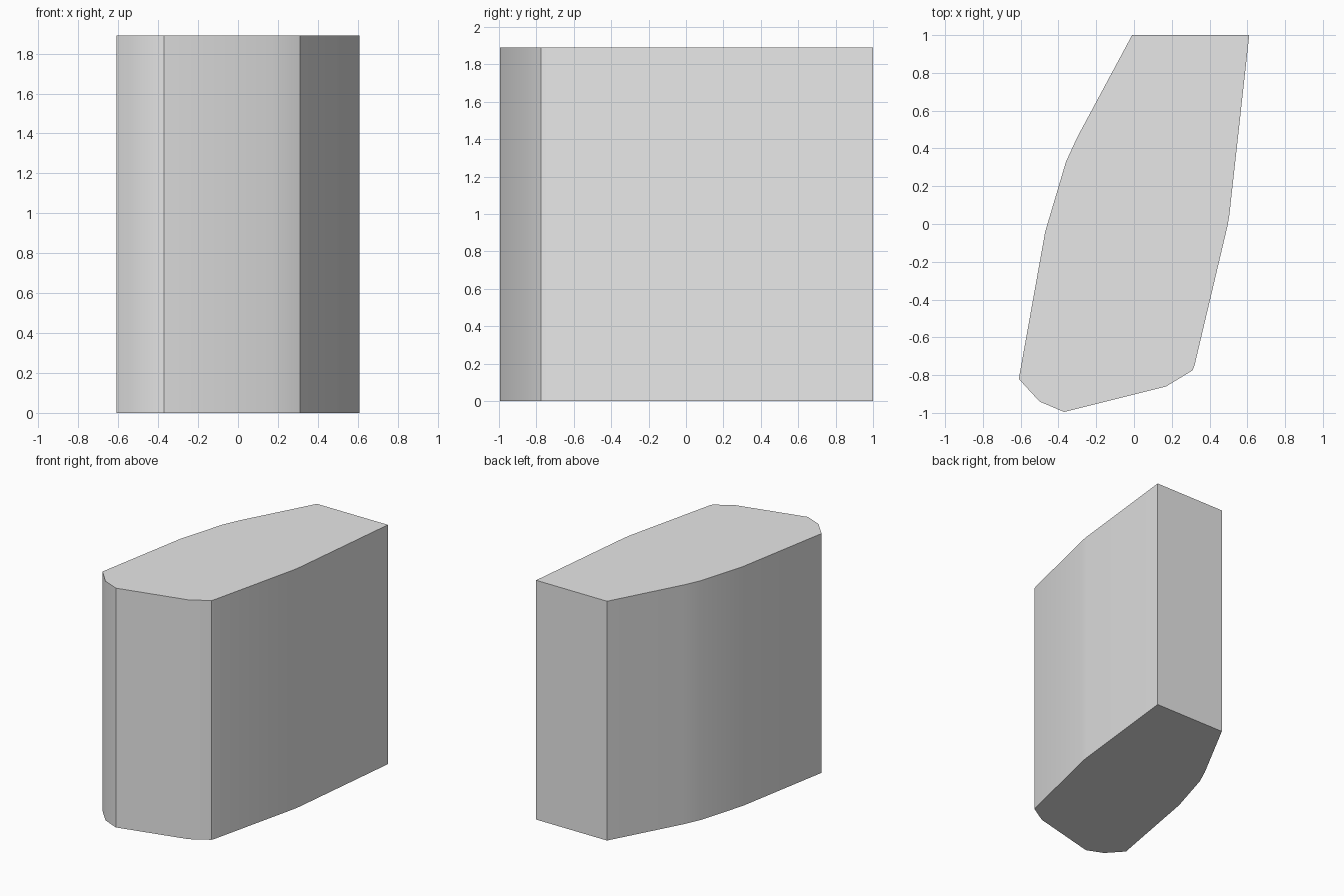
import bpy
import bmesh
import math

cube = bpy.data.objects.get("Cube")
if cube:
    bpy.data.objects.remove(cube, do_unlink=True)

HEIGHT = 1.89

# Plan outline, counter-clockwise from the back right corner
OUTLINE = [
    (-0.01, 1.0), (-0.30, 0.46), (-0.36, 0.33), (-0.47, -0.04),
    (-0.61, -0.82), (-0.50, -0.94), (-0.37, -0.995),
    (0.17, -0.86), (0.31, -0.775), (0.32, -0.75),
    (0.495, -0.01), (0.505, 0.05), (0.61, 1.0),
]

# Light grey surface
grey = bpy.data.materials.new("light grey")
grey.use_nodes = True
colour = (0.8, 0.8, 0.8, 1.0)
grey.diffuse_color = colour
grey.node_tree.nodes["Principled BSDF"].inputs["Base Color"].default_value = colour

# Solid block: the outline extruded straight up
bm = bmesh.new()
base = bm.faces.new([bm.verts.new((x, y, 0)) for x, y in OUTLINE])
top = bmesh.ops.extrude_face_region(bm, geom=[base], use_keep_orig=True)
bmesh.ops.translate(
    bm, vec=(0, 0, HEIGHT),
    verts=[g for g in top["geom"] if isinstance(g, bmesh.types.BMVert)])
bmesh.ops.recalc_face_normals(bm, faces=bm.faces)

mesh = bpy.data.meshes.new("block")
bm.to_mesh(mesh)
bm.free()
mesh.materials.append(grey)
block = bpy.data.objects.new("block", mesh)
bpy.context.collection.objects.link(block)

# Soft shading around the curved sides, crisp corners
bpy.ops.object.select_all(action='DESELECT')
block.select_set(True)
bpy.context.view_layer.objects.active = block
bpy.ops.object.shade_smooth_by_angle(angle=math.radians(30))
